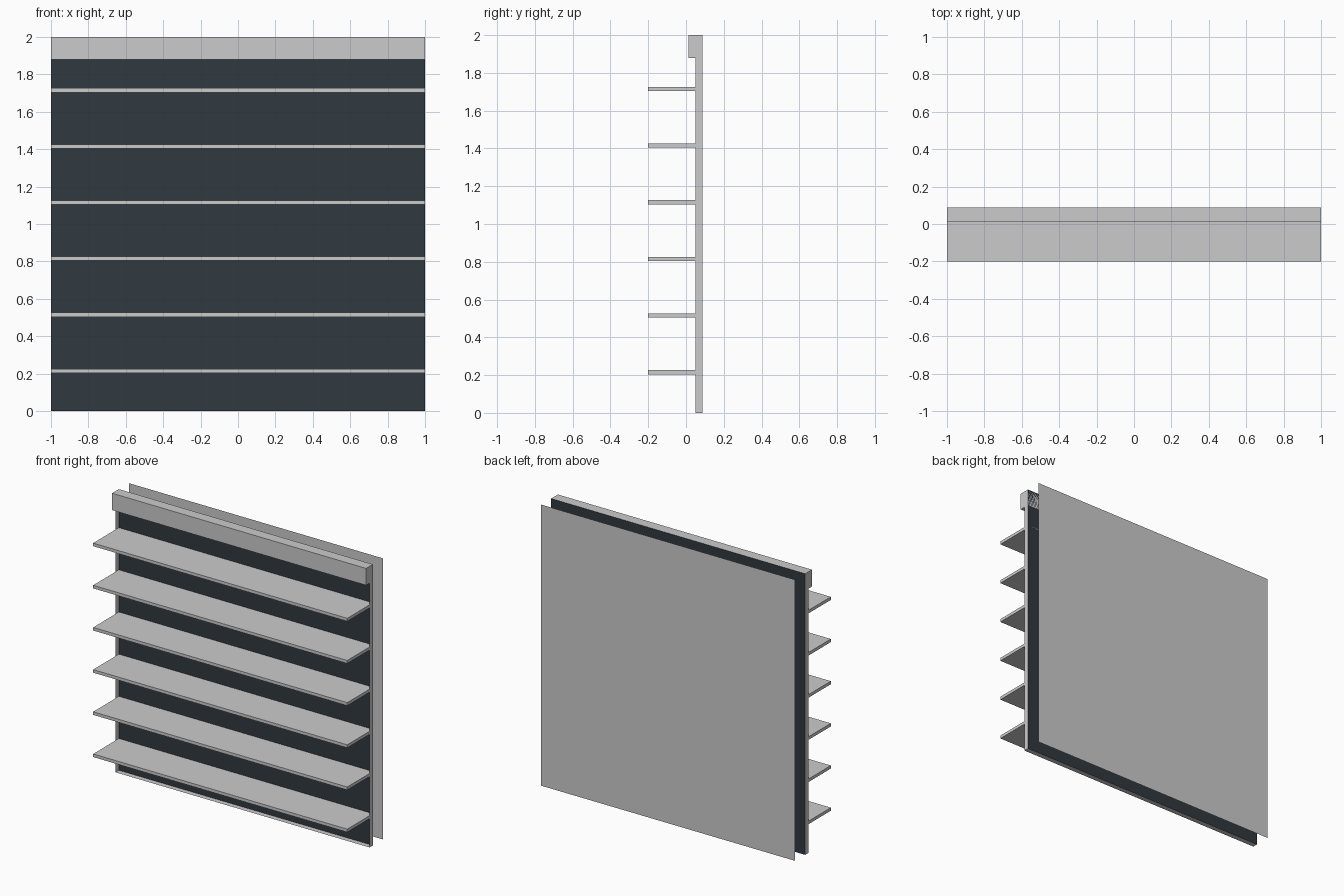
import bpy, bmesh

if "Cube" in bpy.data.objects:
    bpy.data.objects.remove(bpy.data.objects["Cube"])

Y_LIP, Y_BACK = 0.05, 0.088   # front rim and rear of the tray


def make_object(name, bm, mat=None):
    me = bpy.data.meshes.new(name)
    bm.to_mesh(me)
    bm.free()
    ob = bpy.data.objects.new(name, me)
    bpy.context.collection.objects.link(ob)
    if mat:
        me.materials.append(mat)
    return ob


def box(name, y0, y1, z0, z1):
    """Full-width box between the given depths and heights."""
    bm = bmesh.new()
    bmesh.ops.create_cube(bm, size=1)
    for v in bm.verts:
        v.co = (v.co.x * 2, y1 if v.co.y > 0 else y0, z1 if v.co.z > 0 else z0)
    return make_object(name, bm)


def sheet(name, y, mat=None):
    """Full-size upright sheet without thickness, facing the back."""
    bm = bmesh.new()
    bm.faces.new([bm.verts.new((x, y, z)) for x, z in ((-1, 0), (-1, 2), (1, 2), (1, 0))])
    return make_object(name, bm, mat)


dark = bpy.data.materials.new("dark_slate")
dark.diffuse_color = (0.03, 0.04, 0.05, 1)
dark.use_nodes = True
dark.node_tree.nodes["Principled BSDF"].inputs["Base Color"].default_value = dark.diffuse_color

# Dark panel and the separate wall sheet behind it
sheet("dark_panel", Y_BACK, dark)
sheet("rear_sheet", 0.2)

# Thin rim around the panel, making a shallow open tray
bm = bmesh.new()
loop = ((-1, 0), (1, 0), (1, 2), (-1, 2))
front = [bm.verts.new((x, Y_LIP, z)) for x, z in loop]
back = [bm.verts.new((x, Y_BACK, z)) for x, z in loop]
for i in range(4):
    j = (i + 1) % 4
    bm.faces.new((front[i], back[i], back[j], front[j]))
bmesh.ops.recalc_face_normals(bm, faces=bm.faces)
make_object("panel_rim", bm)

# Header bar along the top
box("header_bar", 0.012, Y_BACK, 1.88, 2.0)

# Six evenly spaced shelves
for i in range(6):
    z = 0.215 + 0.3 * i
    box(f"shelf_{i + 1}", -0.2, Y_BACK, z - 0.011, z + 0.011)
